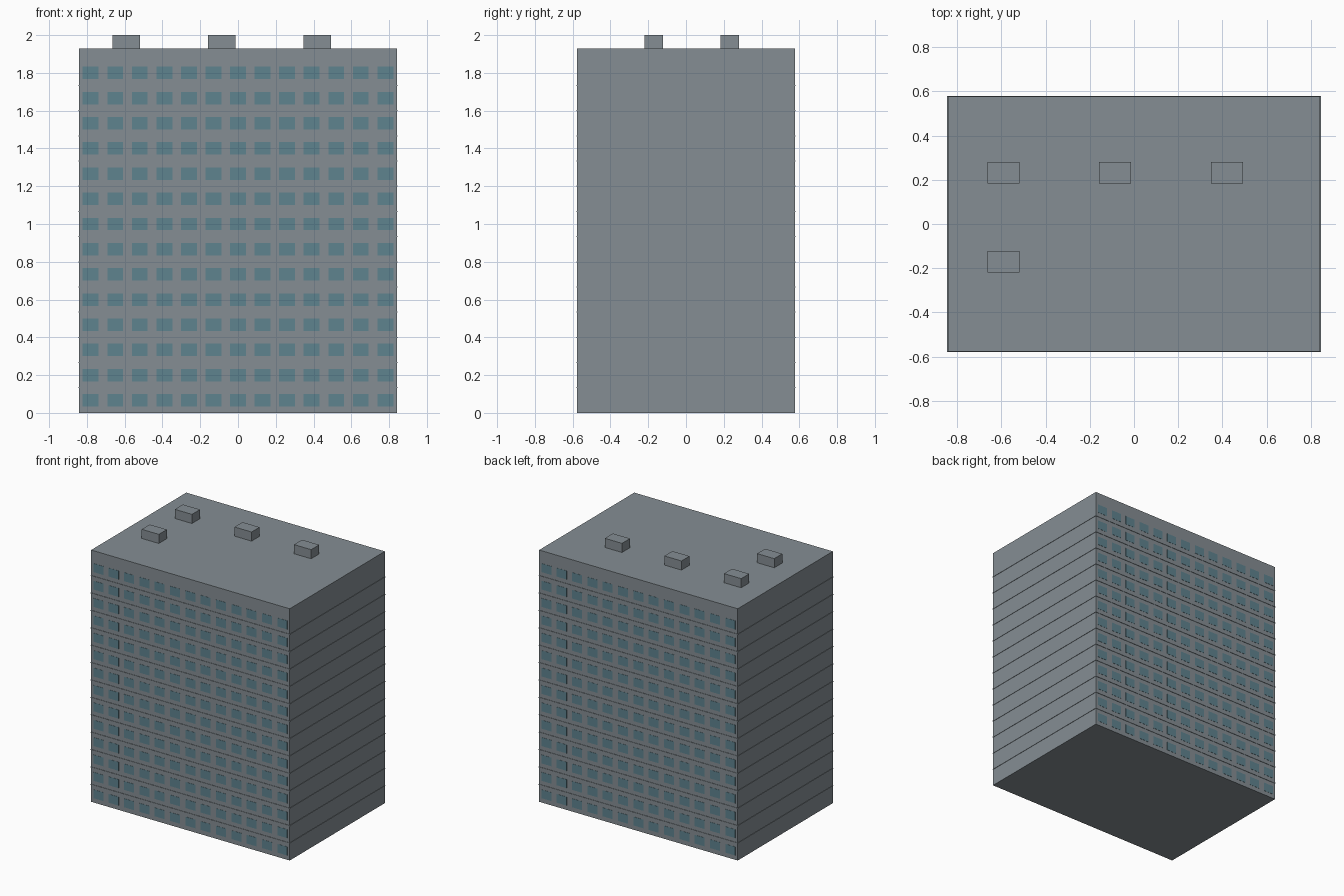
import bpy, bmesh
from mathutils import Matrix, Vector

if "Cube" in bpy.data.objects:
    bpy.data.objects.remove(bpy.data.objects["Cube"])

HX, HY, ROOF = 0.842, 0.576, 1.93   # half width, half depth, roof height
FLOORS, COLS = 14, 13
STOREY, BAY = 2 / 15, 0.13


def add_box(bm, center, size):
    m = Matrix.Translation(center) @ Matrix.Diagonal((*size, 1))
    bmesh.ops.create_cube(bm, size=1, matrix=m)


def material(name, color):
    mat = bpy.data.materials.new(name)
    mat.diffuse_color = (*color, 1)
    mat.use_nodes = True
    mat.node_tree.nodes["Principled BSDF"].inputs["Base Color"].default_value = mat.diffuse_color
    return mat


def make(name, boxes, mat):
    bm = bmesh.new()
    for center, size in boxes:
        add_box(bm, Vector(center), size)
    me = bpy.data.meshes.new(name)
    bm.to_mesh(me)
    bm.free()
    me.materials.append(mat)
    ob = bpy.data.objects.new(name, me)
    bpy.context.collection.objects.link(ob)
    return ob


concrete = material("concrete", (0.235, 0.27, 0.295))
glass = material("window_glass", (0.114, 0.227, 0.275))

# Main block
make("building_block", [((0, 0, ROOF / 2), (2 * HX, 2 * HY, ROOF))], concrete)

# Thin floor bands wrapping the block at each storey
make("floor_bands", [((0, 0, k * STOREY), (2 * HX + 0.006, 2 * HY + 0.006, 0.005))
                     for k in range(1, FLOORS)], concrete)

# Window grids on the front and back
for name, side in (("front_windows", -1), ("back_windows", 1)):
    make(name, [(((c - (COLS - 1) / 2) * BAY, side * (HY - 0.004), (f + 0.5) * STOREY),
                 (0.084, 0.011, 0.066))
                for f in range(FLOORS) for c in range(COLS)], glass)

# Rooftop vent housings
make("roof_vents", [((x, y, (ROOF + 2) / 2), (0.145, 0.097, 2 - ROOF))
                    for x, y in ((-0.591, 0.231), (-0.085, 0.231),
                                 (0.42, 0.231), (-0.591, -0.17))], concrete)
